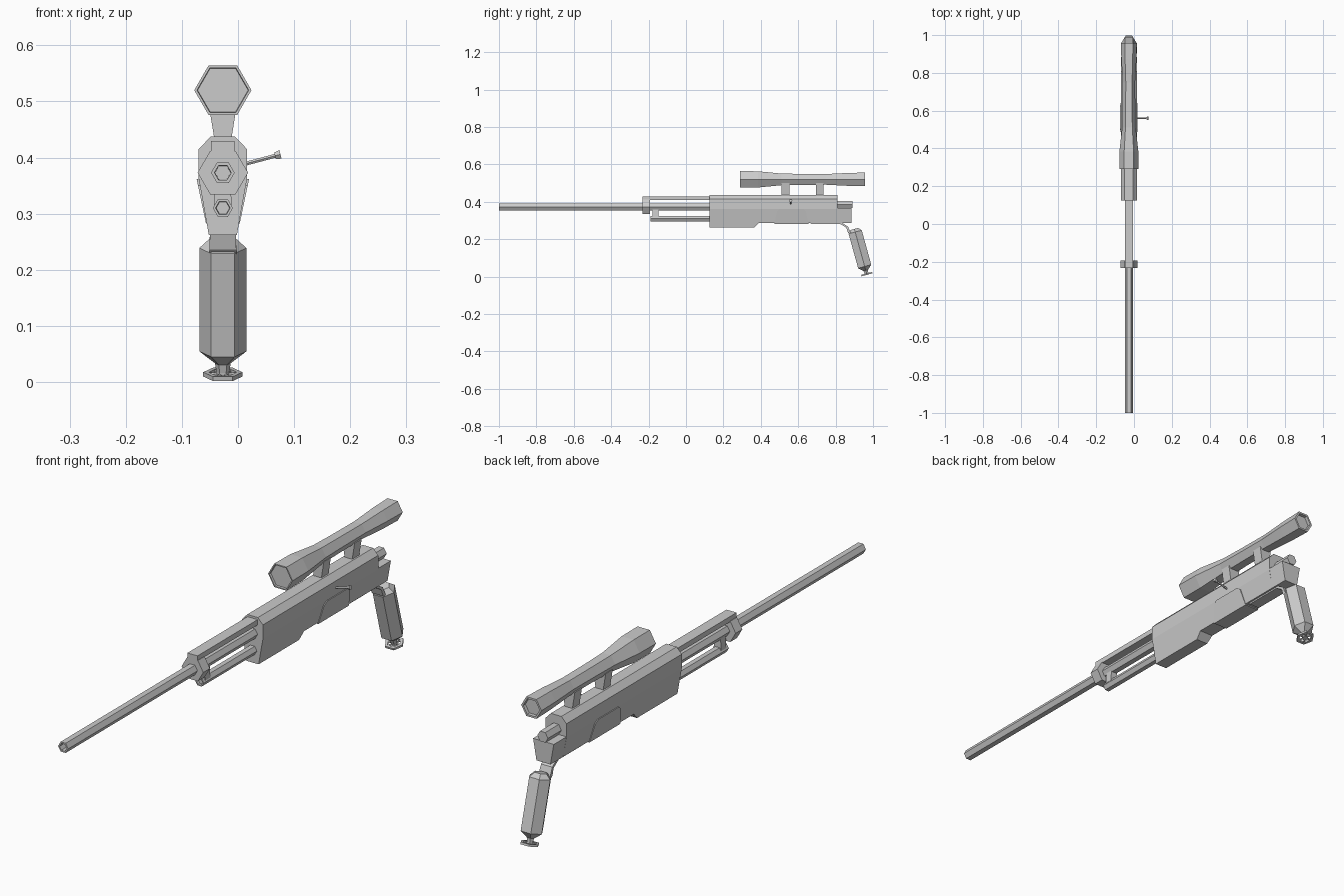
import bpy, bmesh
from math import sin, cos, pi
from mathutils import Vector

if "Cube" in bpy.data.objects:
    bpy.data.objects.remove(bpy.data.objects["Cube"])

CX = -0.027  # centre line of the rifle


def loft(name, rings, cap=True, closed=False):
    """Skin a list of equally sized point rings into one flat-shaded object."""
    bm = bmesh.new()
    vs = [[bm.verts.new(p) for p in r] for r in rings]
    n = len(rings[0])
    pairs = list(zip(vs, vs[1:])) + ([(vs[-1], vs[0])] if closed else [])
    for a, b in pairs:
        for i in range(n):
            j = (i + 1) % n
            bm.faces.new((a[i], a[j], b[j], b[i]))
    if cap and not closed:
        bm.faces.new(vs[0])
        bm.faces.new(vs[-1])
    bmesh.ops.recalc_face_normals(bm, faces=bm.faces)
    me = bpy.data.meshes.new(name)
    bm.to_mesh(me)
    bm.free()
    ob = bpy.data.objects.new(name, me)
    bpy.context.collection.objects.link(ob)
    return ob


def hex_turn(name, origin, axis, profile, side=(1, 0, 0), closed=False):
    """Six-sided lathe: profile is (distance along axis, radius)."""
    o, a = Vector(origin), Vector(axis).normalized()
    u = Vector(side)
    u = (u - a * u.dot(a)).normalized()
    v = a.cross(u)
    rings = [[o + a * t + (u * cos(k * pi / 3) + v * sin(k * pi / 3)) * r
              for k in range(6)] for t, r in profile]
    return loft(name, rings, closed=closed)


def section(y, half):
    """Symmetric cross-section from (half width, z) pairs."""
    return [(CX + w, y, z) for w, z in half] + [(CX - w, y, z) for w, z in reversed(half)]


def prism(name, y0, y1, half):
    return loft(name, [section(y0, half), section(y1, half)])


# Receiver: deep front part, shallower rear part
top = [(0.022, 0.437), (0.043, 0.415), (0.043, 0.362)]
front = top + [(0.025, 0.262)]
rear = top + [(0.029, 0.287)]
loft("receiver", [section(0.125, front), section(0.365, front),
                  section(0.39, rear), section(0.81, rear)])
prism("receiver_tail", 0.80, 0.885, [(0.043, 0.366), (0.029, 0.287)])

# Raised side panel, following the slope of the receiver
panel = [(0.472, 0.282), (0.488, 0.35), (0.503, 0.362),
         (0.625, 0.362), (0.64, 0.35), (0.655, 0.282)]
loft("side_panel", [[(CX + s * (0.030 + (z - 0.282) * 0.21), y, z) for y, z in panel]
                    for s in (-1, 1)])

# Barrel with hollow muzzle, front block, rail and magazine tube
hex_turn("barrel", (CX, 0, 0.373), (0, 1, 0),
         [(-0.96, 0.014), (-1, 0.015), (-1, 0.021), (0.14, 0.021)])
hex_turn("front_block", (CX, -0.232, 0.373), (0, 1, 0), [(0, 0.045), (0.04, 0.045)])
prism("top_rail", -0.232, 0.13, [(0.021, 0.429), (0.021, 0.409)])
hex_turn("magazine_tube", (CX, -0.19, 0.31), (0, 1, 0),
         [(0.01, 0.012), (0, 0.013), (0, 0.018), (0.33, 0.018)])
prism("tube_bracket", -0.178, -0.148, [(0.013, 0.36), (0.016, 0.315)])

# Bolt
hex_turn("bolt_end", (CX, 0.79, 0.385), (0, 1, 0), [(0, 0.022), (0.1, 0.022)])
d = (0.06, 0, 0.016)
hex_turn("bolt_handle", (0.01, 0.56, 0.388), d, [(0, 0.004), (0.06, 0.004)], (0, 1, 0))
hex_turn("bolt_knob", (0.066, 0.56, 0.403), d, [(0, 0.007), (0.01, 0.009)], (0, 1, 0))

# Scope and its two mounts
hex_turn("scope", (CX, 0, 0.52), (0, 1, 0),
         [(0.298, 0.045), (0.29, 0.046), (0.29, 0.051), (0.385, 0.05), (0.51, 0.036),
          (0.61, 0.034), (0.75, 0.033), (0.87, 0.04), (0.957, 0.042),
          (0.957, 0.034), (0.945, 0.033)])
for i, y in enumerate((0.511, 0.694)):
    prism(f"scope_mount_{i + 1}", y, y + 0.042, [(0.026, 0.5), (0.015, 0.432)])

# Bent strap joining the grip to the receiver
upper = [(0.66, 0.290), (0.83, 0.290), (0.866, 0.268), (0.878, 0.24), (0.90, 0.225)]
lower = [(0.67, 0.281), (0.826, 0.281), (0.857, 0.262), (0.866, 0.236), (0.89, 0.215)]
loft("grip_strap", [[(CX + w, *a), (CX - w, *a), (CX - w, *b), (CX + w, *b)]
                    for a, b, w in zip(upper, lower, (0.022, 0.022, 0.023, 0.024, 0.024))])

# Raked grip
axis = Vector((0, 0.067, -0.2425)).normalized()
base = Vector((CX, 0.90, 0.255))
hex_turn("grip", base, axis,
         [(0, 0.024), (0.017, 0.042), (0.208, 0.042), (0.23, 0.014), (0.25, 0.011)])

# Spoked wheel under the grip
hub = base + axis * 0.2505
hex_turn("wheel_rim", hub, axis,
         [(-0.004, 0.035), (0.004, 0.035), (0.004, 0.025), (-0.004, 0.025)], closed=True)
hex_turn("wheel_hub", hub, axis, [(-0.005, 0.012), (0.004, 0.012)])
u = Vector((1, 0, 0))
v = axis.cross(u)
for k in range(3):
    s = u * cos(k * pi / 3) + v * sin(k * pi / 3)
    hex_turn(f"wheel_spoke_{k + 1}", hub, s, [(-0.03, 0.0035), (0.03, 0.0035)], axis)
